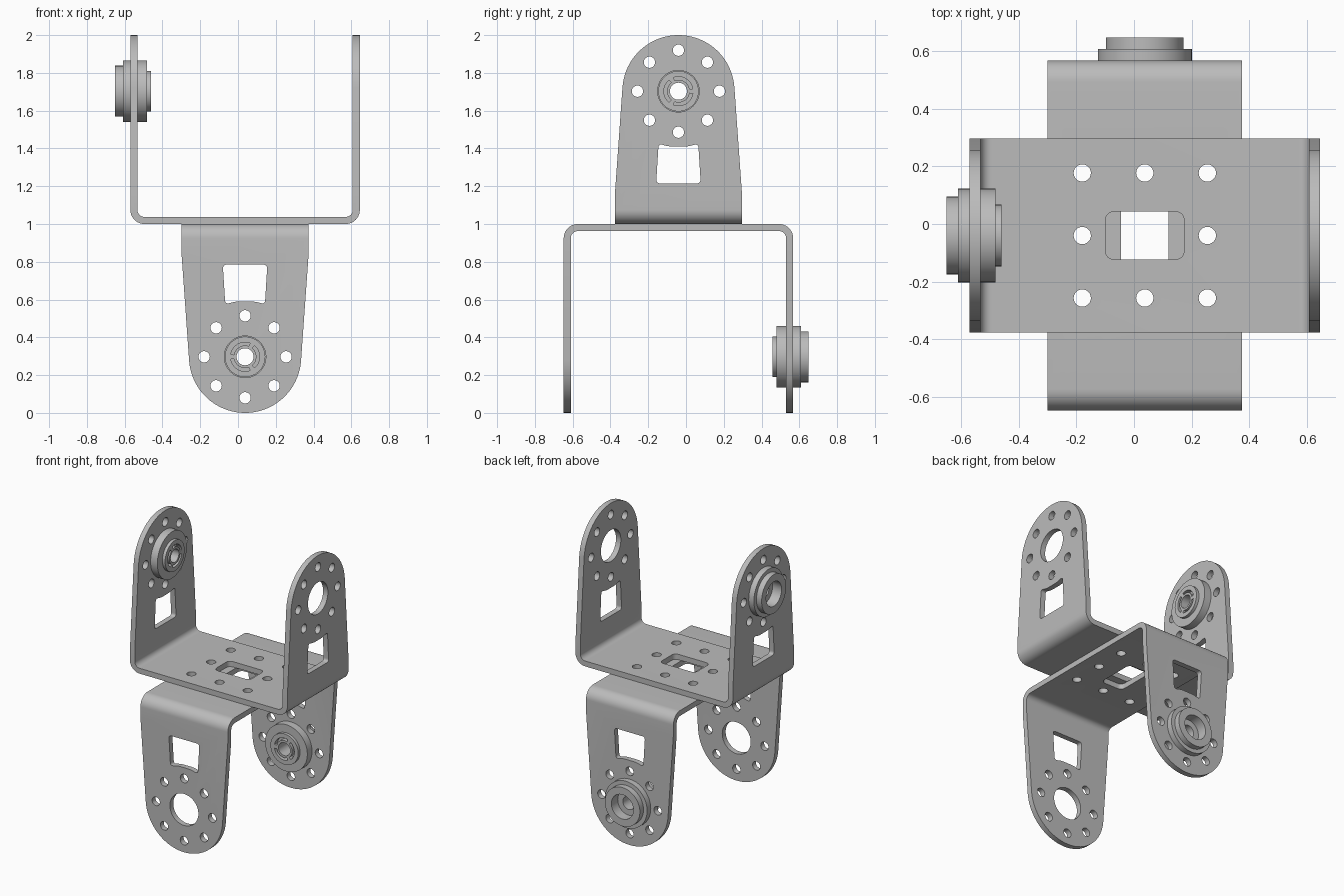
import bpy, bmesh
from math import sin, cos, pi, radians
from mathutils import Matrix, Vector

if "Cube" in bpy.data.objects:
    bpy.data.objects.remove(bpy.data.objects["Cube"])

metal = bpy.data.materials.new("brushed grey metal")
metal.use_nodes = True
grey = (0.5, 0.5, 0.5, 1)
metal.diffuse_color = grey
metal.node_tree.nodes["Principled BSDF"].inputs["Base Color"].default_value = grey

# Bracket proportions
SPAN, THICK, HALF_W, TIP_R = 0.6075, 0.0375, 0.337, 0.297
HUB_Z = 1 - TIP_R
HOLE_R, HOLE_RING, BIG_R = 0.03, 0.217, 0.11


def circle(r, cx=0, cy=0, n=32, start=0, sweep=2 * pi, closed=True):
    steps = n if closed else n + 1
    return [(cx + r * cos(start + sweep * i / n), cy + r * sin(start + sweep * i / n))
            for i in range(steps)]


def rounded(points, r):
    """Outline with every corner replaced by a small curve."""
    out, n = [], len(points)
    for i in range(n):
        p, a, b = (Vector(points[k % n]) for k in (i, i - 1, i + 1))
        s = p + (a - p).normalized() * r
        e = p + (b - p).normalized() * r
        for k in range(7):
            t = k / 6
            out.append(tuple(s * (1 - t) ** 2 + p * 2 * t * (1 - t) + e * t * t))
    return out


def prism(bm, outline, axis, lo, hi):
    """Extrude a closed outline along x, y or z."""
    place = {"x": lambda a, b, c: (c, a, b),
             "y": lambda a, b, c: (a, c, b),
             "z": lambda a, b, c: (a, b, c)}[axis]
    ends = [[bm.verts.new(place(a, b, c)) for a, b in outline] for c in (lo, hi)]
    bm.faces.new(ends[0])
    bm.faces.new(ends[1][::-1])
    for i in range(len(outline)):
        j = (i + 1) % len(outline)
        bm.faces.new((ends[0][j], ends[0][i], ends[1][i], ends[1][j]))


def make(name, bm):
    bmesh.ops.recalc_face_normals(bm, faces=bm.faces)
    mesh = bpy.data.meshes.new(name)
    bm.to_mesh(mesh)
    bm.free()
    mesh.materials.append(metal)
    obj = bpy.data.objects.new(name, mesh)
    bpy.context.collection.objects.link(obj)
    return obj


def carve(obj, bm, operation):
    """Apply a boolean with a temporary cutter."""
    cutter = make("cutter", bm)
    cutter.hide_render = True
    mod = obj.modifiers.new("carve", "BOOLEAN")
    mod.operation, mod.object, mod.solver = operation, cutter, "EXACT"
    bpy.context.view_layer.objects.active = obj
    bpy.ops.object.modifier_apply(modifier=mod.name)
    bpy.data.objects.remove(cutter)


def smooth(obj):
    bpy.ops.object.select_all(action="DESELECT")
    obj.select_set(True)
    bpy.context.view_layer.objects.active = obj
    bpy.ops.object.shade_smooth_by_angle(angle=radians(30))


def build_bracket(name):
    # Bent strip with rounded folds
    bm = bmesh.new()
    fold, n = 0.075, 10
    inner, cx = fold - THICK, SPAN - fold
    outer_r = circle(fold, cx, fold, n, -pi / 2, pi / 2, False)
    inner_r = circle(inner, cx, fold, n, -pi / 2, pi / 2, False)
    half = outer_r + [(SPAN, 1), (SPAN - THICK, 1)] + inner_r[::-1]
    strip = half + [(-x, z) for x, z in half[::-1]]
    prism(bm, strip, "y", -HALF_W, HALF_W)
    obj = make(name, bm)

    # Tapered arms with round tips
    bm = bmesh.new()
    arc = circle(TIP_R, 0, HUB_Z, 40, radians(4), radians(172), False)
    outline = [(-HALF_W - 0.01, -0.1), (HALF_W + 0.01, -0.1),
               (HALF_W + 0.01, 0.08), (HALF_W, 0.15)]
    prism(bm, outline + arc + [(-HALF_W, 0.15), (-HALF_W - 0.01, 0.08)], "x", -1, 1)
    carve(obj, bm, "INTERSECT")

    # Hub opening, bolt ring and window through both arms
    bm = bmesh.new()
    prism(bm, circle(BIG_R, 0, HUB_Z, 48), "x", -1, 1)
    for i in range(8):
        a = i * pi / 4
        prism(bm, circle(HOLE_R, HOLE_RING * cos(a), HUB_Z + HOLE_RING * sin(a), 24), "x", -1, 1)
    window = [(-0.118, 0.215), (0.118, 0.215), (0.105, 0.425),
              (0.05, 0.41), (-0.05, 0.41), (-0.105, 0.425)]
    prism(bm, rounded(window, 0.022), "x", -1, 1)
    # Bolt grid and slot through the base
    for i in (-1, 0, 1):
        for j in (-1, 0, 1):
            if i or j:
                prism(bm, circle(HOLE_R, i * HOLE_RING, j * HOLE_RING, 24), "z", -0.1, 0.1)
    slot = [(-0.137, -0.083), (0.137, -0.083), (0.137, 0.083), (-0.137, 0.083)]
    prism(bm, rounded(slot, 0.035), "z", -0.1, 0.1)
    carve(obj, bm, "DIFFERENCE")
    smooth(obj)
    return obj


def build_bearing(name):
    # Flanged hub turned around the arm axis: (radius, x)
    face = -SPAN
    back = face + THICK
    profile = [(0.045, face - 0.01), (0.085, face - 0.01), (0.085, face - 0.08),
               (0.135, face - 0.08), (0.135, face - 0.04), (0.163, face - 0.04),
               (0.163, face), (BIG_R, face), (BIG_R, back), (0.163, back),
               (0.163, back + 0.052), (0.107, back + 0.052),
               (0.107, back + 0.073), (0.045, back + 0.073)]
    bm = bmesh.new()
    n = 48
    rings = [[bm.verts.new((x, r * cos(2 * pi * i / n), HUB_Z + r * sin(2 * pi * i / n)))
              for r, x in profile] for i in range(n)]
    for i in range(n):
        a, b = rings[i], rings[(i + 1) % n]
        for k in range(len(profile)):
            m = (k + 1) % len(profile)
            bm.faces.new((a[k], a[m], b[m], b[k]))
    obj = make(name, bm)

    # Three curved slots in the inner face
    bm = bmesh.new()
    for i in range(3):
        start = radians(120 * i + 10)
        outer = circle(0.077, 0, HUB_Z, 16, start, radians(100), False)
        inner = circle(0.06, 0, HUB_Z, 16, start, radians(100), False)
        prism(bm, outer + inner[::-1], "x", back + 0.04, back + 0.2)
    carve(obj, bm, "DIFFERENCE")
    smooth(obj)
    return obj


# Two identical brackets back to back, the lower one turned a quarter
CENTRE = Matrix.Translation((0.0375, -0.04, 1))
turned = Matrix(((0, -1, 0, 0), (-1, 0, 0, 0), (0, 0, -1, 0), (0, 0, 0, 1)))
for part, build in (("bracket", build_bracket), ("bearing", build_bearing)):
    upper = build("upper_" + part)
    lower = upper.copy()
    lower.data = upper.data.copy()
    lower.name = "lower_" + part
    bpy.context.collection.objects.link(lower)
    upper.matrix_world = CENTRE
    lower.matrix_world = CENTRE @ turned
